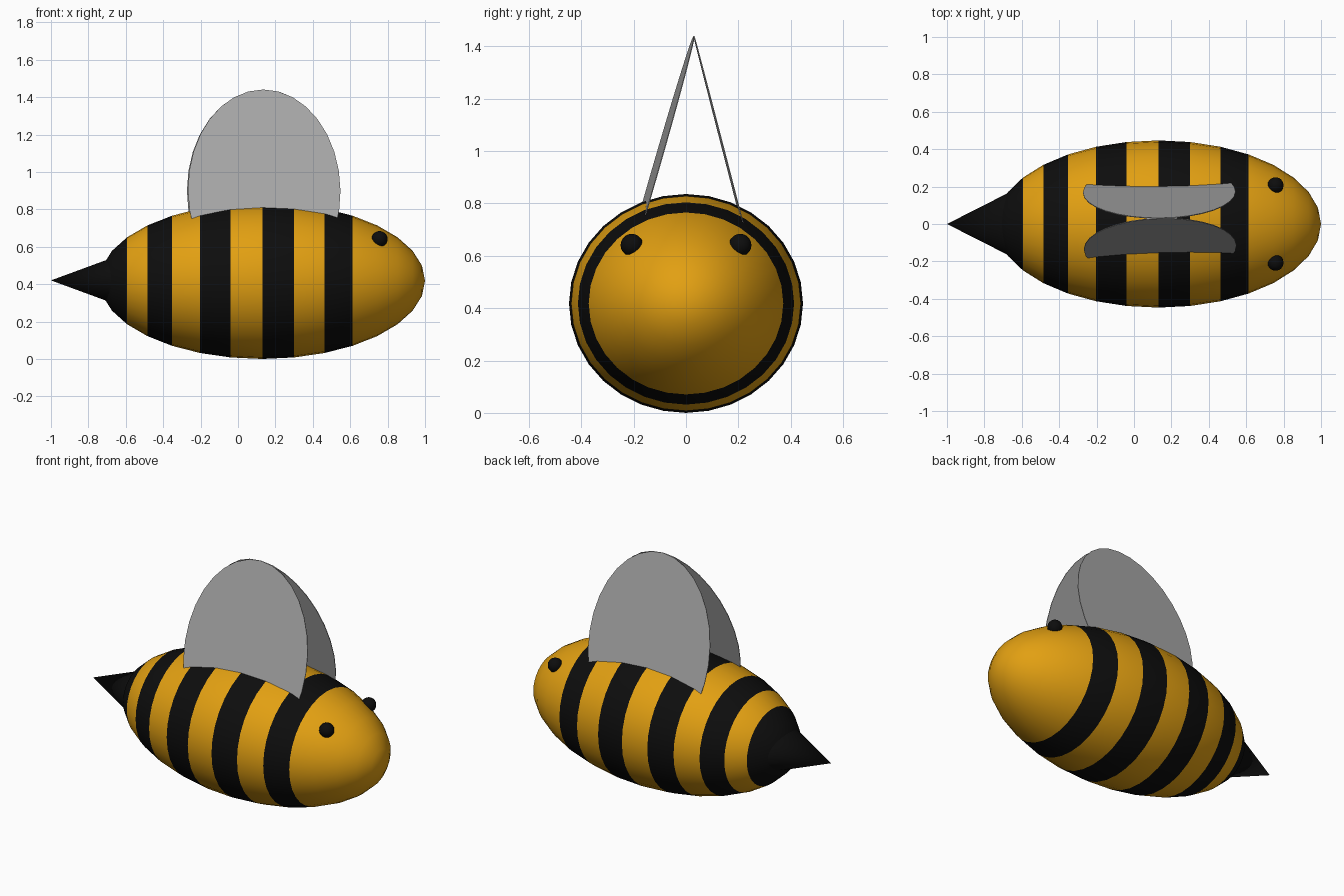
import bpy, bmesh, math
from mathutils import Matrix, Vector

if "Cube" in bpy.data.objects:
    bpy.data.objects.remove(bpy.data.objects["Cube"])


def material(name, rgb):
    m = bpy.data.materials.new(name)
    m.diffuse_color = (*rgb, 1)
    m.use_nodes = True
    m.node_tree.nodes["Principled BSDF"].inputs["Base Color"].default_value = m.diffuse_color
    return m


YELLOW = material("honey_yellow", (0.76, 0.35, 0.006))
BLACK = material("black", (0.004, 0.004, 0.004))
GREY = material("wing_grey", (0.39, 0.39, 0.39))


def finish(name, bm, mats, smooth=True):
    bmesh.ops.recalc_face_normals(bm, faces=bm.faces)
    for f in bm.faces:
        f.smooth = smooth
    me = bpy.data.meshes.new(name)
    bm.to_mesh(me)
    bm.free()
    for m in mats:
        me.materials.append(m)
    ob = bpy.data.objects.new(name, me)
    bpy.context.collection.objects.link(ob)
    return ob


def place(loc, scale):
    return Matrix.Translation(loc) @ Matrix.Diagonal((*scale, 1))


# Striped body: sphere with its poles along x, each ring coloured by latitude
bm = bmesh.new()
bmesh.ops.create_uvsphere(bm, u_segments=32, v_segments=16, radius=1,
                          matrix=Matrix.Rotation(math.pi / 2, 4, 'Y'))
for f in bm.faces:
    c = f.calc_center_median()
    band = math.floor(math.degrees(math.asin(c.x / c.length)) / 11.25)
    f.material_index = 1 if band <= -6 or (band <= 2 and band % 2 == 0) else 0
bm.transform(place((0.13, 0, 0.418), (0.87, 0.447, 0.418)))
finish("body", bm, [YELLOW, BLACK])

# Sting: flattened cone pointing to -x
bm = bmesh.new()
bmesh.ops.create_cone(bm, cap_ends=True, segments=32, radius1=1, radius2=0, depth=1,
                      matrix=Matrix.Rotation(-math.pi / 2, 4, 'Y'))
bm.transform(place((-0.8, 0, 0.42), (0.4, 0.203, 0.147)))
sting = finish("sting", bm, [BLACK])
for p in sting.data.polygons:
    p.use_smooth = len(p.vertices) == 3

# Eyes
for side, y in (("right", -0.207), ("left", 0.207)):
    bm = bmesh.new()
    bmesh.ops.create_uvsphere(bm, u_segments=16, v_segments=10, radius=0.043)
    bm.transform(Matrix.Translation((0.757, y, 0.641)))
    finish(side + "_eye", bm, [BLACK])

# Wings: thin oval discs leaning together at the top, lower part inside the body
for side, x, y, tilt, yaw in (("right", 0.14, -0.125, -16.1, 1.7),
                              ("left", 0.135, 0.17, 14.5, 0.4)):
    bm = bmesh.new()
    bmesh.ops.create_cone(bm, cap_ends=True, segments=32, radius1=1, radius2=1, depth=1,
                          matrix=Matrix.Rotation(math.pi / 2, 4, 'X'))
    half = 0.54 / math.cos(math.radians(tilt))
    bm.transform(Matrix.Translation((x, y, 0.9))
                 @ Matrix.Rotation(math.radians(yaw), 4, 'Z')
                 @ Matrix.Rotation(math.radians(tilt), 4, 'X')
                 @ Matrix.Diagonal((0.408, 0.004, half, 1)))
    finish(side + "_wing", bm, [GREY], smooth=False)
